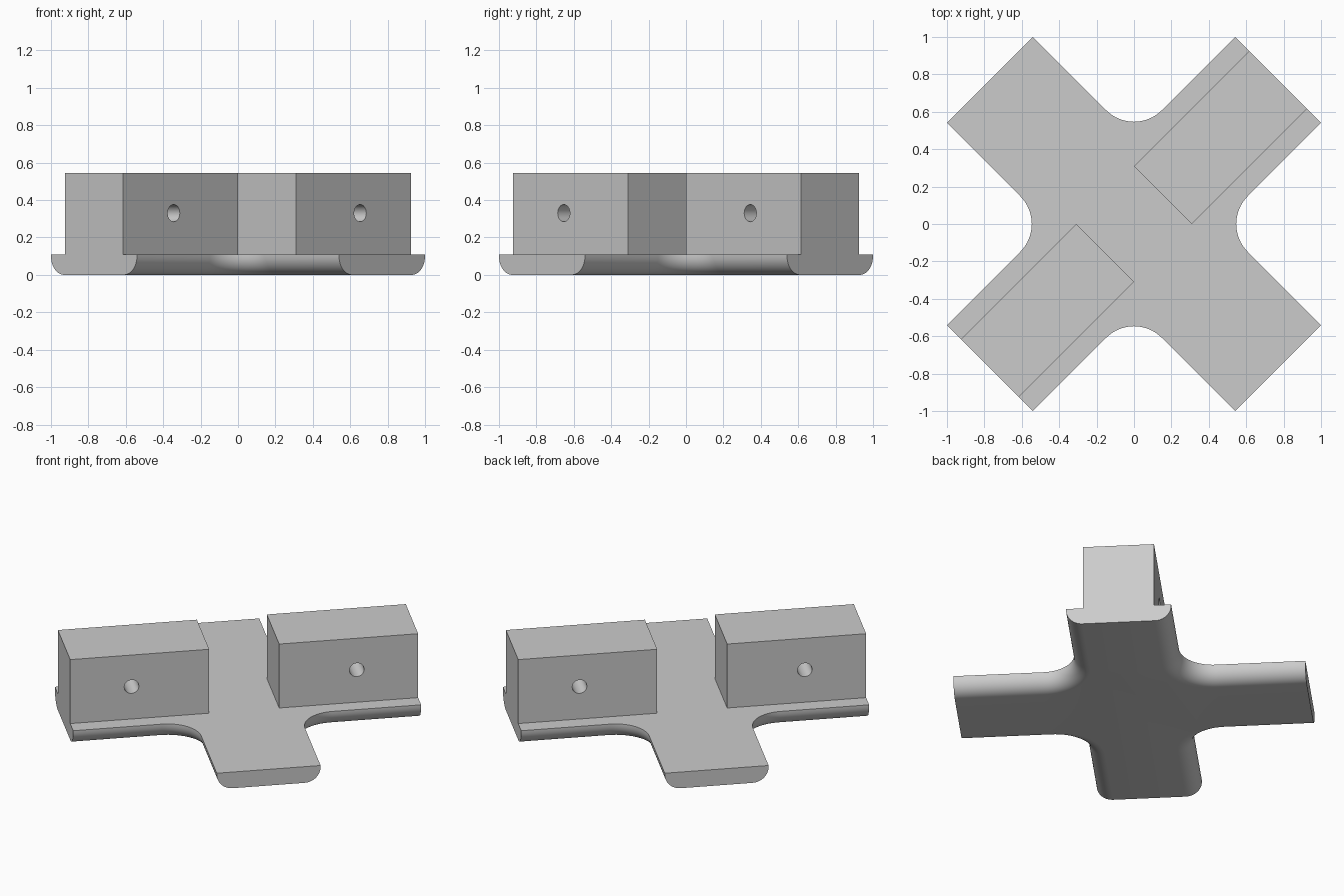
import bpy, bmesh, math
from mathutils import Matrix, Vector

cube = bpy.data.objects.get("Cube")
if cube:
    bpy.data.objects.remove(cube, do_unlink=True)

ARM_LEN, ARM_HALF, FILLET = 1.089, 0.325, 0.21
BASE_TOP, EDGE = 0.11, 0.1
BLOCK_IN, BLOCK_HALF, BLOCK_TOP = 0.219, 0.219, 0.545
HOLE_AT, HOLE_Z, HOLE_R = 0.705, 0.33, 0.046
TURN = Matrix.Rotation(math.pi / 4, 4, 'Z')

grey = bpy.data.materials.new("light_grey")
grey.use_nodes = True
grey.diffuse_color = (0.6, 0.6, 0.6, 1)
grey.node_tree.nodes["Principled BSDF"].inputs["Base Color"].default_value = grey.diffuse_color


def make_object(name, bm):
    """Turn the mesh onto the diagonal and link it as an object."""
    bmesh.ops.transform(bm, matrix=TURN, verts=bm.verts)
    bmesh.ops.recalc_face_normals(bm, faces=bm.faces)
    mesh = bpy.data.meshes.new(name)
    bm.to_mesh(mesh)
    bm.free()
    mesh.materials.append(grey)
    obj = bpy.data.objects.new(name, mesh)
    bpy.context.collection.objects.link(obj)
    return obj


def activate(obj):
    bpy.ops.object.select_all(action='DESELECT')
    obj.select_set(True)
    bpy.context.view_layer.objects.active = obj


def smooth(obj):
    activate(obj)
    bpy.ops.object.shade_smooth_by_angle(angle=math.radians(30))


def cross_ring(bm, inset, z, steps=16):
    """Outline of a four-armed cross with filleted inner corners."""
    w, r = ARM_HALF - inset, FILLET + inset
    quarter = [Vector((ARM_LEN, -w, z)), Vector((ARM_LEN, w, z))]
    for i in range(steps + 1):
        a = math.pi * (1.5 - 0.5 * i / steps)
        quarter.append(Vector((w + r + r * math.cos(a), w + r + r * math.sin(a), z)))
    return [bm.verts.new(Matrix.Rotation(k * math.pi / 2, 3, 'Z') @ p)
            for k in range(4) for p in quarter]


# Cross base with rounded lower edges and flat arm ends
bm = bmesh.new()
rings = [cross_ring(bm, 0, BASE_TOP)]
for i in range(11):
    a = math.pi / 2 * i / 10
    rings.append(cross_ring(bm, EDGE * (1 - math.cos(a)), EDGE * (1 - math.sin(a))))
for upper, lower in zip(rings, rings[1:]):
    n = len(upper)
    for i in range(n):
        j = (i + 1) % n
        bm.faces.new((upper[i], lower[i], lower[j], upper[j]))
bm.faces.new(rings[0])
bm.faces.new(rings[-1][::-1])
smooth(make_object("cross_base", bm))

# Two upright blocks, each drilled through sideways
for side, label in ((1, "back_left"), (-1, "front_right")):
    length, height = ARM_LEN - BLOCK_IN, BLOCK_TOP - BASE_TOP
    bm = bmesh.new()
    centre = Matrix.Translation((side * (BLOCK_IN + length / 2), 0, BASE_TOP + height / 2))
    size = Matrix.Diagonal((length, 2 * BLOCK_HALF, height, 1))
    bmesh.ops.create_cube(bm, size=1, matrix=centre @ size)
    block = make_object(label + "_block", bm)

    bm = bmesh.new()
    place = Matrix.Translation((side * HOLE_AT, 0, HOLE_Z)) @ Matrix.Rotation(math.pi / 2, 4, 'X')
    bmesh.ops.create_cone(bm, cap_ends=True, segments=32, radius1=HOLE_R, radius2=HOLE_R,
                          depth=1, matrix=place)
    drill = make_object(label + "_drill", bm)
    drill.hide_render = True

    cut = block.modifiers.new("pin_hole", 'BOOLEAN')
    cut.operation = 'DIFFERENCE'
    cut.solver = 'EXACT'
    cut.object = drill
    activate(block)
    bpy.ops.object.modifier_apply(modifier=cut.name)
    bpy.data.objects.remove(drill, do_unlink=True)
    smooth(block)
